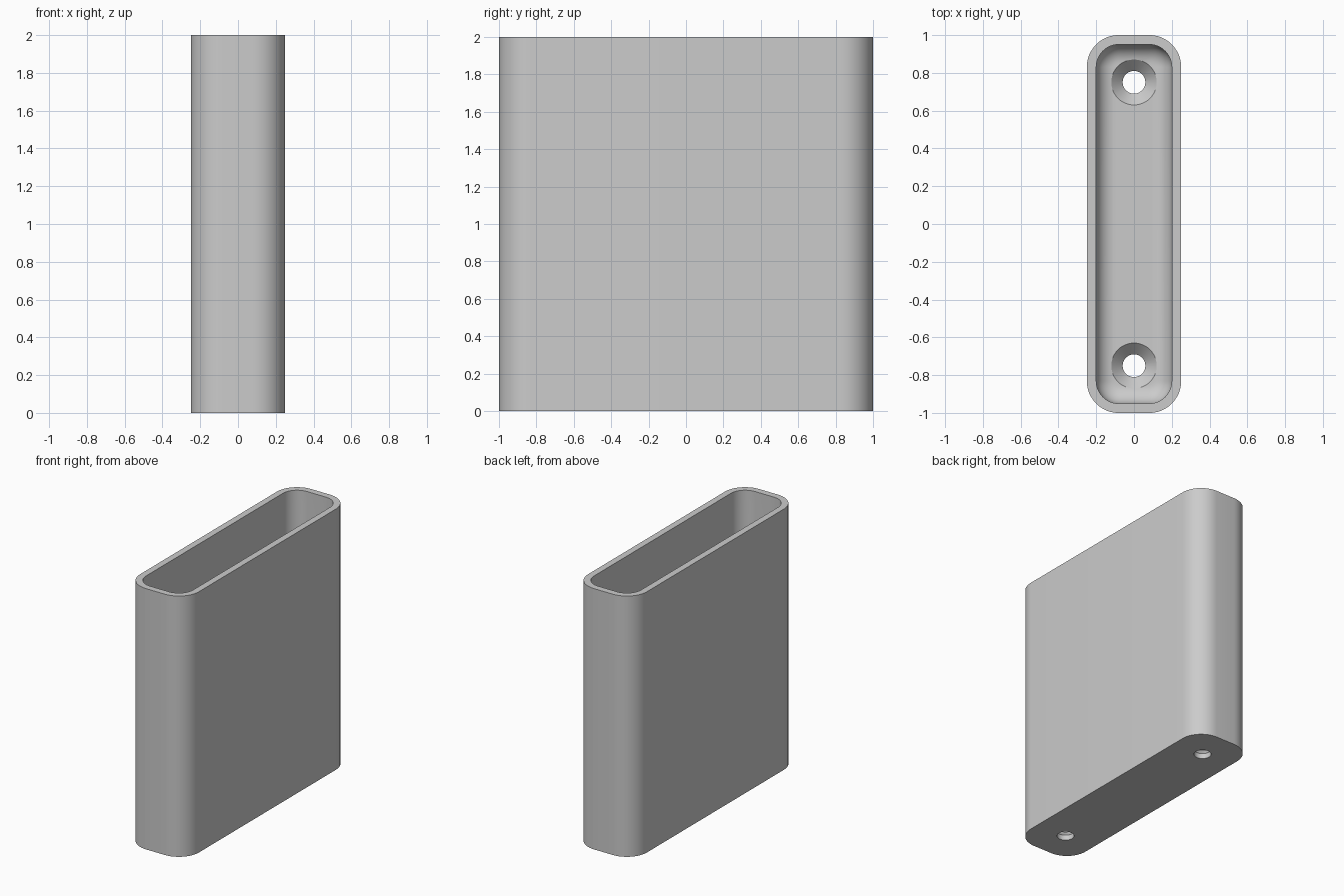
import bpy, bmesh
from math import sin, cos, pi, radians

if "Cube" in bpy.data.objects:
    bpy.data.objects.remove(bpy.data.objects["Cube"])

HALF_X, HALF_Y, HEIGHT = 0.25, 1.0, 2.0
WALL, FLOOR, CORNER, FILLET = 0.05, 0.1, 0.17, 0.1
HOLE, SINK, HOLE_Y = 0.06, 0.12, 0.75
CORNER_STEPS, FILLET_STEPS, SIDES = 12, 10, 48

grey = bpy.data.materials.new("plain grey")
grey.use_nodes = True
colour = (0.6, 0.6, 0.6, 1)
grey.diffuse_color = colour
grey.node_tree.nodes["Principled BSDF"].inputs["Base Color"].default_value = colour


def rounded_ring(bm, inset, z):
    """Rounded rectangle of vertices, offset inwards from the outer wall."""
    r = CORNER - inset
    ring = []
    for quarter, (sx, sy) in enumerate([(1, 1), (-1, 1), (-1, -1), (1, -1)]):
        for i in range(CORNER_STEPS + 1):
            a = (quarter + i / CORNER_STEPS) * pi / 2
            ring.append(bm.verts.new((sx * (HALF_X - CORNER) + r * cos(a),
                                      sy * (HALF_Y - CORNER) + r * sin(a), z)))
    return ring


def circle_ring(bm, radius, y, z):
    return [bm.verts.new((radius * cos(2 * pi * i / SIDES),
                          y + radius * sin(2 * pi * i / SIDES), z)) for i in range(SIDES)]


def skin(name, bm, rings):
    """Bridge a stack of rings, cap both ends and make an object."""
    for low, high in zip(rings, rings[1:]):
        n = len(low)
        for i in range(n):
            j = (i + 1) % n
            bm.faces.new((low[i], low[j], high[j], high[i]))
    bm.faces.new(rings[0][::-1])
    bm.faces.new(rings[-1])
    bmesh.ops.recalc_face_normals(bm, faces=bm.faces)
    mesh = bpy.data.meshes.new(name)
    bm.to_mesh(mesh)
    bm.free()
    mesh.materials.append(grey)
    obj = bpy.data.objects.new(name, mesh)
    bpy.context.collection.objects.link(obj)
    return obj


# Open box: outer wall, rim, inner wall, filleted floor
bm = bmesh.new()
rings = [rounded_ring(bm, 0, 0), rounded_ring(bm, 0, HEIGHT), rounded_ring(bm, WALL, HEIGHT)]
for i in range(FILLET_STEPS + 1):
    a = i / FILLET_STEPS * pi / 2
    rings.append(rounded_ring(bm, WALL + FILLET * (1 - cos(a)), FLOOR + FILLET * (1 - sin(a))))
box = skin("open_box", bm, rings)

# Countersunk screw holes through the floor
for side, y in (("front", -HOLE_Y), ("back", HOLE_Y)):
    bm = bmesh.new()
    profile = [(HOLE, -0.1), (HOLE, FLOOR - (SINK - HOLE)), (SINK, FLOOR), (SINK, FLOOR + 0.2)]
    cutter = skin(side + "_hole_cutter", bm, [circle_ring(bm, r, y, z) for r, z in profile])
    cutter.hide_render = True
    cutter.hide_set(True)
    cut = box.modifiers.new(side + "_screw_hole", "BOOLEAN")
    cut.operation = "DIFFERENCE"
    cut.solver = "EXACT"
    cut.object = cutter

# Bake the cuts, drop the cutters and smooth the rounded surfaces
bpy.context.view_layer.update()
baked = bpy.data.meshes.new_from_object(box.evaluated_get(bpy.context.evaluated_depsgraph_get()))
box.modifiers.clear()
box.data = baked
for side in ("front", "back"):
    bpy.data.objects.remove(bpy.data.objects[side + "_hole_cutter"])
bpy.ops.object.select_all(action="DESELECT")
box.select_set(True)
bpy.context.view_layer.objects.active = box
bpy.ops.object.shade_smooth_by_angle(angle=radians(30))
